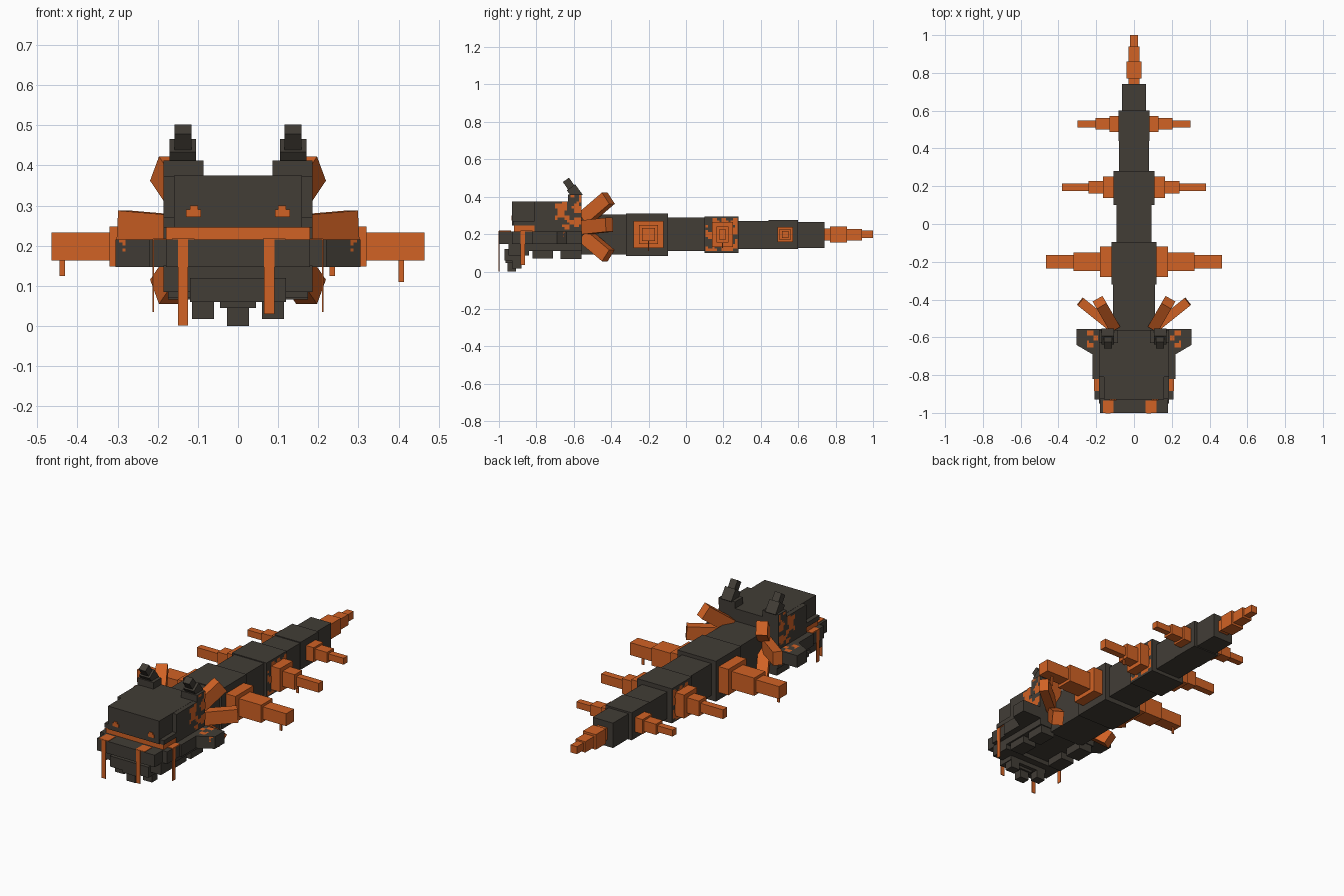
import bpy, bmesh
from mathutils import Vector, Matrix, noise

if "Cube" in bpy.data.objects:
    bpy.data.objects.remove(bpy.data.objects["Cube"])


def material(name, rgb):
    m = bpy.data.materials.new(name)
    m.diffuse_color = (*rgb, 1)
    m.use_nodes = True
    m.node_tree.nodes["Principled BSDF"].inputs["Base Color"].default_value = m.diffuse_color
    return m


DARK = material("charcoal hide", (0.054, 0.047, 0.037))
ORANGE = material("burnt orange", (0.64, 0.122, 0.018))


def finish(name, bm, mat):
    bmesh.ops.recalc_face_normals(bm, faces=bm.faces)
    me = bpy.data.meshes.new(name)
    bm.to_mesh(me)
    bm.free()
    me.materials.append(mat)
    ob = bpy.data.objects.new(name, me)
    bpy.context.collection.objects.link(ob)
    return ob


def box(name, x, y, z, mat):
    """Axis-aligned box from (low, high) pairs."""
    bm = bmesh.new()
    size = Vector((abs(x[1] - x[0]), y[1] - y[0], z[1] - z[0]))
    mid = Vector((sum(x), sum(y), sum(z))) / 2
    bmesh.ops.create_cube(bm, size=1, matrix=Matrix.Translation(mid) @ Matrix.Diagonal((*size, 1)))
    return finish(name, bm, mat)


def centred(name, w, y, z, mat):
    return box(name, (-w, w), y, z, mat)


def beam(name, a, b, w, h, mat):
    """Box running from a to b, w wide sideways and h tall."""
    a, b = Vector(a), Vector(b)
    along = (b - a).normalized()
    side = along.cross(Vector((0, 0, 1))).normalized()
    up = side.cross(along)
    rot = Matrix((side, along, up)).transposed().to_4x4()
    bm = bmesh.new()
    bmesh.ops.create_cube(bm, size=1, matrix=Matrix.Translation((a + b) / 2) @ rot
                          @ Matrix.Diagonal((w, (b - a).length, h, 1)))
    return finish(name, bm, mat)


def prism(name, outline, z, mat):
    bm = bmesh.new()
    f = bm.faces.new([bm.verts.new((x, y, z[0])) for x, y in outline])
    r = bmesh.ops.extrude_face_region(bm, geom=[f])
    bmesh.ops.translate(bm, vec=(0, 0, z[1] - z[0]),
                        verts=[v for v in r["geom"] if isinstance(v, bmesh.types.BMVert)])
    return finish(name, bm, mat)


def splotch(name, origin, u, v, threshold=0.0, step=0.0125):
    """Ragged paint patch: grid cells kept where a noise value is high."""
    o, u, v = Vector(origin), Vector(u), Vector(v)
    nu, nv = max(1, round(u.length / step)), max(1, round(v.length / step))
    bm = bmesh.new()
    for i in range(nu):
        for j in range(nv):
            p = o + u * (i + .5) / nu + v * (j + .5) / nv
            if noise.noise(Vector((abs(p.x), p.y, p.z)) * 28) > threshold:
                bm.faces.new([bm.verts.new(o + u * (i + a) / nu + v * (j + b) / nv)
                              for a, b in ((0, 0), (1, 0), (1, 1), (0, 1))])
    bmesh.ops.remove_doubles(bm, verts=bm.verts, dist=0.0001)
    return finish(name, bm, ORANGE)


# Body segments: half width, y range, z range
for i, (w, y, z) in enumerate([
        (.11, (-.57, -.32), (.09, .305)), (.12, (-.32, -.095), (.083, .31)),
        (.092, (-.095, .10), (.11, .29)), (.108, (.10, .28), (.10, .295)),
        (.079, (.28, .44), (.12, .27)), (.082, (.44, .60), (.12, .275)),
        (.063, (.60, .74), (.125, .265))]):
    centred(f"body_segment_{i + 1}", w, y, z, DARK)

# Tail tip
for i, (w, y, z) in enumerate([
        (.03, (.74, .77), (.165, .23)), (.04, (.77, .86), (.155, .24)),
        (.03, (.86, .94), (.167, .228)), (.02, (.94, 1.0), (.178, .22))]):
    centred(f"tail_{i + 1}", w, y, z, ORANGE)

# Stepped side spikes: centre y, x stops, half depths, half heights
for n, (cy, xs, ds, hs) in enumerate([
        (-.20, (.10, .18, .32, .465), (.08, .05, .035), (.073, .05, .035)),
        (.195, (.09, .165, .24, .38), (.057, .033, .019), (.066, .043, .026)),
        (.53, (.06, .13, .205, .30), (.042, .03, .018), (.041, .03, .018))]):
    for s in (-1, 1):
        for k in range(3):
            box(f"spike_{n + 1}_step_{k + 1}", (s * xs[k], s * xs[k + 1]),
                (cy - ds[k], cy + ds[k]), (.198 - hs[k], .198 + hs[k]), ORANGE)

# Drips hanging under the spikes
for x, y, z in [(-.438, -.2, .125), (.407, -.2, .11), (.235, .195, .125)]:
    box("spike_drip", (x - .007, x + .007), (y - .003, y + .003), (z, .175), ORANGE)

# Head: narrow snout, wider back, mouth lining
centred("snout", .16, (-.93, -.56), (.245, .375), DARK)
centred("head_back", .185, (-.81, -.56), (.145, .374), DARK)
centred("brow", .185, (-.925, -.80), (.245, .27), DARK)
centred("mouth_lining", .18, (-.92, -.80), (.20, .247), ORANGE)

# Jaw with flared rear corners
half = [(.18, -1.0), (.18, -.93), (.21, -.93), (.21, -.82), (.22, -.82),
        (.22, -.69), (.305, -.64), (.305, -.555)]
prism("jaw", half + [(-x, y) for x, y in reversed(half)], (.147, .215), DARK)
centred("lower_jaw", .185, (-.86, -.555), (.11, .15), DARK)

# Chin and blocky beard
centred("chin", .185, (-.95, -.84), (.085, .15), DARK)
centred("beard_top", .12, (-.97, -.88), (.06, .12), DARK)
centred("beard_middle", .045, (-.965, -.90), (.045, .10), DARK)
centred("beard_tip", .028, (-.955, -.91), (0, .05), DARK)

for s in (-1, 1):
    box("beard_side", (s * .06, s * .115), (-.93, -.88), (.017, .07), DARK)
    # Pads under the jaw
    box("front_pad", (s * .09, s * .175), (-.82, -.71), (.07, .115), DARK)
    box("rear_pad", (s * .09, s * .175), (-.67, -.56), (.066, .115), DARK)

    # Forward-leaning horns in three steps
    box("horn_base", (s * .086, s * .186), (-.63, -.56), (.32, .412), DARK)
    beam("horn_middle", (s * .138, -.575, .395), (s * .138, -.615, .45), .066, .055, DARK)
    beam("horn_tip", (s * .137, -.60, .43), (s * .137, -.642, .49), .042, .04, DARK)

    # Gill fronds fanning backwards
    beam("upper_frond", (s * .11, -.54, .285), (s * .182, -.415, .392), .06, .075, ORANGE)
    beam("middle_frond", (s * .11, -.55, .235), (s * .285, -.41, .25), .05, .075, ORANGE)
    beam("lower_frond", (s * .11, -.54, .19), (s * .182, -.415, .085), .06, .075, ORANGE)

    # Eyes
    box("eye", (s * .092, s * .13), (-.934, -.925), (.272, .29), ORANGE)
    box("eye_glint", (s * .1, s * .12), (-.934, -.925), (.29, .30), ORANGE)

    # Ragged paint on cheeks, jaw corners and third segment
    splotch("cheek_paint", (s * .188, -.70, .225), (0, .14, 0), (0, 0, .15), -.05)
    splotch("horn_paint", (s * .188, -.63, .37), (0, .07, 0), (0, 0, .04), -.05)
    splotch("jaw_corner_paint", (s * .19, -.655, .217), (s * .06, 0, 0), (0, .09, 0), 0)
    splotch("flare_paint", (s * .28, -.656, .185), (s * .024, .014, 0), (0, 0, .03), -.3, .008)
    splotch("segment_paint", (s * .111, .105, .11), (0, .17, 0), (0, 0, .175), 0)

    # Paint and drip on the jaw side
    box("side_paint", (s * .165, s * .212), (-.885, -.82), (.213, .218), ORANGE)
    box("side_drip", (s * .209, s * .213), (-.885, -.86), (.035, .217), ORANGE)

# Paint and drips on the front lip
for x, w, z in [(-.137, .013, .001), (.078, .013, .03)]:
    box("lip_drip", (x - w, x + w), (-1.002, -.998), (z, .217), ORANGE)
    cx = x + (.012 if x > 0 else 0)
    box("lip_paint", (cx - .028, cx + .028), (-1.0, -.935), (.213, .218), ORANGE)
